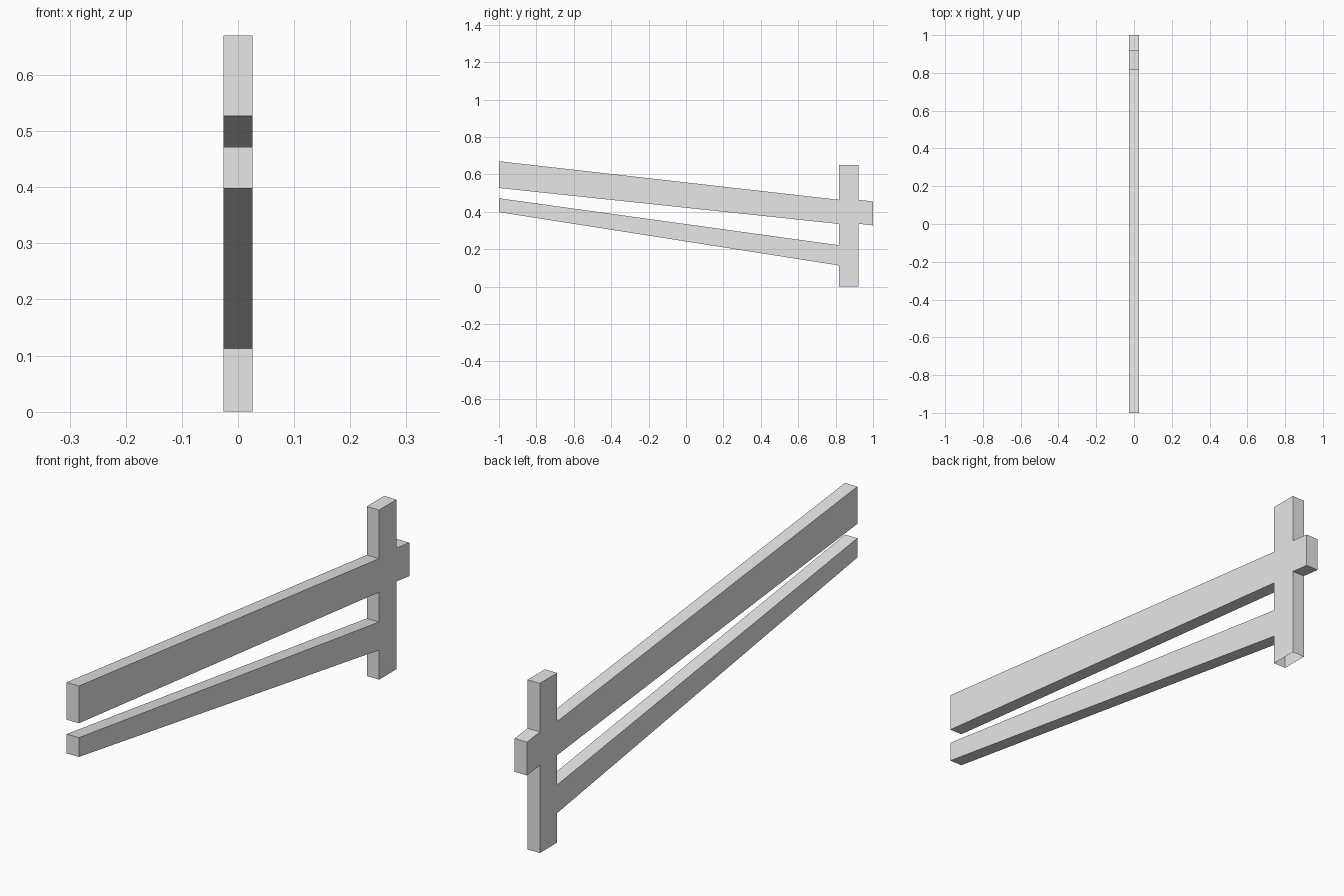
import bpy
import bmesh

cube = bpy.data.objects.get("Cube")
if cube:
    bpy.data.objects.remove(cube, do_unlink=True)

HALF_WIDTH = 0.026
POST_FRONT, POST_BACK, POST_TOP = 0.817, 0.922, 0.65

grey = bpy.data.materials.new("light grey")
grey.use_nodes = True
grey.diffuse_color = (0.8, 0.8, 0.8, 1)
grey.node_tree.nodes["Principled BSDF"].inputs["Base Color"].default_value = (0.8, 0.8, 0.8, 1)

# Side outline (y, z) of the post with both tapering rails, one continuous piece
outline = [
    # post foot
    (POST_BACK, 0), (POST_FRONT, 0),
    # lower rail
    (POST_FRONT, 0.113), (-1, 0.398), (-1, 0.472), (POST_FRONT, 0.221),
    # upper rail
    (POST_FRONT, 0.335), (-1, 0.527), (-1, 0.67), (POST_FRONT, 0.464),
    # post head
    (POST_FRONT, POST_TOP), (POST_BACK, POST_TOP),
    # stub of the upper rail behind the post
    (POST_BACK, 0.464), (1, 0.455), (1, 0.327), (POST_BACK, 0.336),
]

bm = bmesh.new()
side = bm.faces.new([bm.verts.new((-HALF_WIDTH, y, z)) for y, z in outline])
extruded = bmesh.ops.extrude_face_region(bm, geom=[side], use_keep_orig=True)
moved = [v for v in extruded["geom"] if isinstance(v, bmesh.types.BMVert)]
bmesh.ops.translate(bm, verts=moved, vec=(2 * HALF_WIDTH, 0, 0))
bmesh.ops.recalc_face_normals(bm, faces=bm.faces)

# The foot of the post is open underneath
foot = [f for f in bm.faces if all(v.co.z < 0.001 for v in f.verts)]
bmesh.ops.delete(bm, geom=foot, context="FACES_ONLY")

mesh = bpy.data.meshes.new("post_with_rails")
bm.to_mesh(mesh)
bm.free()
mesh.materials.append(grey)
bpy.context.collection.objects.link(bpy.data.objects.new("post_with_rails", mesh))
